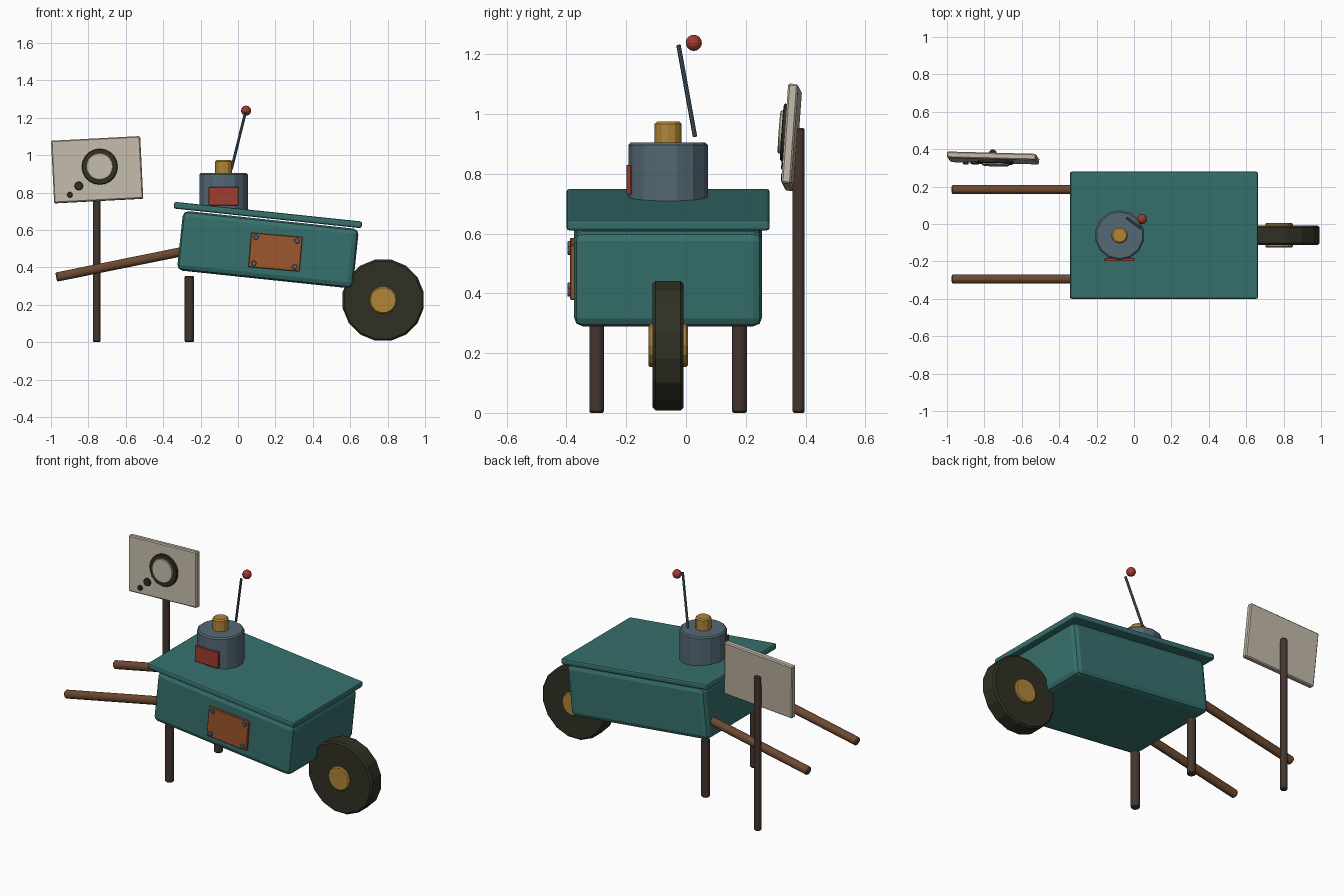
import bpy
from math import radians, pi
from mathutils import Vector, Euler

cube = bpy.data.objects.get("Cube")
if cube:
    bpy.data.objects.remove(cube, do_unlink=True)


def material(name, r, g, b):
    m = bpy.data.materials.new(name)
    m.use_nodes = True
    m.diffuse_color = (r, g, b, 1)
    m.node_tree.nodes["Principled BSDF"].inputs["Base Color"].default_value = (r, g, b, 1)
    return m


TEAL = material("teal paint", 0.037, 0.165, 0.155)
SLATE = material("slate metal", 0.09, 0.14, 0.18)
GOLD = material("gold metal", 0.44, 0.24, 0.04)
RED = material("red", 0.35, 0.045, 0.03)
RUST = material("rust orange", 0.34, 0.095, 0.025)
DARK = material("dark rubber", 0.03, 0.03, 0.018)
WOOD = material("brown wood", 0.15, 0.066, 0.03)
POST = material("dark wood", 0.058, 0.036, 0.028)
CREAM = material("cream board", 0.53, 0.47, 0.38)


def finish(name, mat, bevel, segments=1):
    ob = bpy.context.object
    ob.name = name
    ob.data.materials.append(mat)
    if bevel:
        mod = ob.modifiers.new("bevel", "BEVEL")
        mod.width, mod.segments = bevel, segments
        mod.limit_method = "ANGLE"
        mod.angle_limit = radians(40)
    return ob


def box(name, mat, loc, size, rot=(0, 0, 0), bevel=0.005, segments=1):
    bpy.ops.mesh.primitive_cube_add(size=1, location=loc, rotation=rot)
    ob = bpy.context.object
    for v in ob.data.vertices:
        v.co *= Vector(size)
    return finish(name, mat, bevel, segments)


def rod(name, mat, start, end, radius, sides=8, bevel=0.006, segments=1):
    a, b = Vector(start), Vector(end)
    axis = b - a
    bpy.ops.mesh.primitive_cylinder_add(
        vertices=sides, radius=radius, depth=axis.length, location=(a + b) / 2,
        rotation=axis.to_track_quat("Z", "Y").to_euler())
    return finish(name, mat, bevel, segments)


MID = -0.06  # centre line of the cart
tilt = (0, radians(6), 0)

# Cart body and lid
box("cart_body", TEAL, (0.16, MID, 0.495), (0.945, 0.63, 0.32), tilt, 0.03, 2)
box("cart_lid", TEAL, (0.16, MID, 0.68), (1.01, 0.68, 0.036), tilt, 0.01, 2)

# Riveted patch on the front side
patch_at = Vector((0.2, -0.379, 0.482))
patch_rot = Euler((0, radians(5), 0))
box("patch_plate", RUST, patch_at, (0.275, 0.018, 0.185), patch_rot, 0.003)
for i, (sx, sz) in enumerate([(-1, -1), (1, -1), (1, 1), (-1, 1)]):
    offset = Vector((sx * 0.11, 0, sz * 0.07))
    offset.rotate(patch_rot)
    p = patch_at + offset
    rod(f"patch_bolt_{i}", SLATE, p, p + Vector((0, -0.018, 0)), 0.015, 8, 0.003)

# Wheel and hub
for name, mat, r, half, sides, bev in [("wheel", DARK, 0.221, 0.052, 16, 0.01),
                                       ("wheel_hub", GOLD, 0.074, 0.066, 14, 0.006)]:
    wheel = rod(name, mat, (0.776, MID - half, 0.225), (0.776, MID + half, 0.225), r, sides, bev)
    wheel.rotation_euler.rotate_axis("Z", pi / sides)

# Legs and handles
for side, y in (("front", -0.299), ("back", 0.179)):
    rod(side + "_leg", POST, (-0.26, y, 0), (-0.26, y, 0.355), 0.027)
    rod(side + "_handle", WOOD, (-0.972, y + 0.005, 0.348), (-0.26, y + 0.005, 0.492), 0.027)

# Drum with cap and label plate
rod("drum", SLATE, (-0.077, MID, 0.70), (-0.077, MID, 0.904), 0.133, 14, 0.008)
rod("drum_cap", GOLD, (-0.077, MID, 0.895), (-0.077, MID, 0.975), 0.045, 12, 0.008)
box("drum_plate", RED, (-0.077, -0.191, 0.78), (0.16, 0.016, 0.098), bevel=0.002)

# Antenna
rod("antenna", SLATE, (-0.035, 0.03, 0.925), (0.04, -0.025, 1.23), 0.0075, 8, 0)
bpy.ops.mesh.primitive_uv_sphere_add(segments=12, ring_count=8, radius=0.027,
                                     location=(0.043, 0.026, 1.238))
finish("antenna_ball", RED, 0)

# Sign post and board
rod("sign_post", POST, (-0.755, 0.377, 0), (-0.755, 0.377, 0.953), 0.0225)
sign_at = Vector((-0.753, 0.353, 0.922))
sign_rot = Euler((radians(-4), radians(-3), radians(-1.5)))
box("sign_board", CREAM, sign_at, (0.477, 0.034, 0.335), sign_rot, 0.006)


def sign_disc(name, mat, x, z, radius, front, sides):
    ends = [Vector((x, y, z)) for y in (-0.012, -front)]
    for e in ends:
        e.rotate(sign_rot)
    rod(name, mat, sign_at + ends[0], sign_at + ends[1], radius, sides, 0.003)


sign_disc("sign_ring", DARK, 0.015, 0.014, 0.096, 0.032, 20)
sign_disc("sign_face", CREAM, 0.015, 0.014, 0.072, 0.042, 20)
sign_disc("sign_dot_large", DARK, -0.102, -0.083, 0.023, 0.03, 12)
sign_disc("sign_dot_small", DARK, -0.152, -0.128, 0.015, 0.03, 12)
